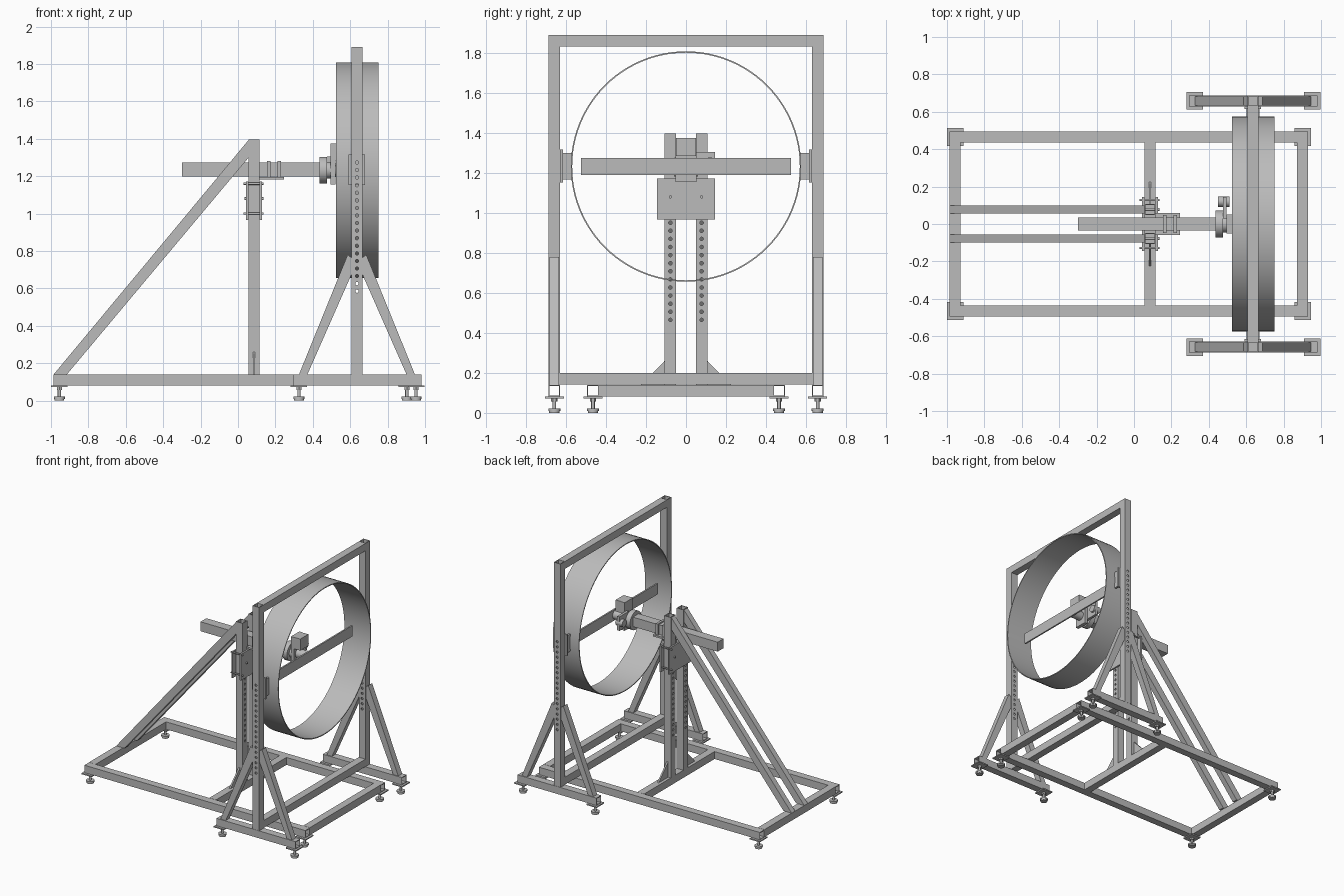
import bpy
import bmesh
import math
from mathutils import Matrix, Vector

if "Cube" in bpy.data.objects:
    bpy.data.objects.remove(bpy.data.objects["Cube"])

steel = bpy.data.materials.new("plain_steel_grey")
steel.use_nodes = True
GREY = (0.5, 0.5, 0.5, 1)
steel.diffuse_color = GREY
steel.node_tree.nodes["Principled BSDF"].inputs["Base Color"].default_value = GREY


def finish(name, bm, smooth=False):
    bmesh.ops.recalc_face_normals(bm, faces=bm.faces)
    mesh = bpy.data.meshes.new(name)
    bm.to_mesh(mesh)
    bm.free()
    mesh.materials.append(steel)
    ob = bpy.data.objects.new(name, mesh)
    bpy.context.collection.objects.link(ob)
    if smooth:
        bpy.ops.object.select_all(action="DESELECT")
        ob.select_set(True)
        bpy.context.view_layer.objects.active = ob
        bpy.ops.object.shade_smooth_by_angle(angle=math.radians(35))
    return ob


def box(name, x, y, z):
    bm = bmesh.new()
    size = Vector((x[1] - x[0], y[1] - y[0], z[1] - z[0]))
    mid = Vector((x[0] + x[1], y[0] + y[1], z[0] + z[1])) / 2
    bmesh.ops.create_cube(bm, size=1, matrix=Matrix.Translation(mid) @ Matrix.Diagonal(size).to_4x4())
    return finish(name, bm)


def place(axis, a, b, c):
    # a and b lie in the section plane, c runs along the axis
    return {"x": (c, a, b), "y": (a, c, b), "z": (a, b, c)}[axis]


def prism(name, points, axis, lo, hi):
    bm = bmesh.new()
    face = bm.faces.new([bm.verts.new(place(axis, a, b, lo)) for a, b in points])
    moved = bmesh.ops.extrude_face_region(bm, geom=[face], use_keep_orig=True)["geom"]
    bmesh.ops.translate(bm, vec=place(axis, 0, 0, hi - lo),
                        verts=[v for v in moved if isinstance(v, bmesh.types.BMVert)])
    return finish(name, bm)


def pipe(name, outer, inner, axis, lo, hi, smooth=False):
    # open-ended hollow section from matching outer and inner loops
    bm = bmesh.new()
    rings = [[bm.verts.new(place(axis, a, b, c)) for a, b in loop]
             for loop, c in ((outer, lo), (outer, hi), (inner, hi), (inner, lo))]
    n = len(outer)
    for k in range(4):
        p, q = rings[k], rings[(k + 1) % 4]
        for i in range(n):
            j = (i + 1) % n
            bm.faces.new((p[i], p[j], q[j], q[i]))
    return finish(name, bm, smooth)


def square(a, b, h):
    return [(a - h, b - h), (a + h, b - h), (a + h, b + h), (a - h, b + h)]


def circle(a, b, r, n=96):
    return [(a + r * math.cos(2 * math.pi * i / n), b + r * math.sin(2 * math.pi * i / n)) for i in range(n)]


def tube(name, a, b, axis, lo, hi, half=0.029, wall=0.005):
    return pipe(name, square(a, b, half), square(a, b, half - wall), axis, lo, hi)


TURN = {"x": Matrix.Rotation(math.pi / 2, 4, "Y"), "y": Matrix.Rotation(math.pi / 2, 4, "X"), "z": Matrix()}


def add_rod(bm, axis, center, r, length, n=24):
    bmesh.ops.create_cone(bm, cap_ends=True, segments=n, radius1=r, radius2=r, depth=length,
                          matrix=Matrix.Translation(center) @ TURN[axis])


def rods(name, axis, centers, r, length, n=24):
    bm = bmesh.new()
    for c in centers:
        add_rod(bm, axis, c, r, length, n)
    return finish(name, bm, True)


def drill(ob, axis, centers, r=0.009):
    cutter = rods("hole_cutter", axis, centers, r, 0.2, 12)
    cutter.hide_render = True
    mod = ob.modifiers.new("holes", "BOOLEAN")
    mod.operation = "DIFFERENCE"
    mod.solver = "EXACT"
    mod.object = cutter
    bpy.context.view_layer.objects.active = ob
    bpy.ops.object.modifier_apply(modifier=mod.name)
    bpy.data.objects.remove(cutter)


def foot(name, x, y):
    box(name + "_plate", (x - 0.044, x + 0.044), (y - 0.047, y + 0.047), (0.072, 0.081))
    bm = bmesh.new()
    for r, lo, hi, n in ((0.026, 0, 0.01, 24), (0.03, 0.01, 0.021, 24), (0.009, 0.021, 0.072, 12), (0.016, 0.058, 0.072, 6)):
        add_rod(bm, "z", (x, y, (lo + hi) / 2), r, hi - lo, n)
    finish(name, bm, True)


BASE = (0.081, 0.14)
MAST_X = 0.086
GANTRY_X = 0.636
AXIS_Z = 1.232

# base frame crossbars
for label, x in (("rear", -0.957), ("middle", MAST_X), ("front", 0.9)):
    box(label + "_crossbar", (x - 0.029, x + 0.029), (-0.436, 0.436), BASE)

for side, s in (("left", 1), ("right", -1)):
    # base rails and levelling feet
    tube(side + "_base_rail", s * 0.465, 0.11, "x", -0.986, 0.93)
    foot(side + "_rear_foot", -0.955, s * 0.465)
    foot(side + "_front_foot", 0.903, s * 0.465)

    # mast post, diagonal brace and gusset
    post = tube(side + "_mast_post", MAST_X, s * 0.078, "z", 0.14, 1.397)
    drill(post, "x", [(MAST_X, s * 0.078, 0.465 + 0.0405 * i) for i in range(16)])
    prism(side + "_mast_brace", [(-0.986, 0.14), (-0.915, 0.14), (0.057, 1.3), (0.057, 1.394)],
          "y", s * 0.078 - 0.022, s * 0.078 + 0.022)
    prism(side + "_mast_gusset", [(s * 0.107, 0.14), (s * 0.225, 0.14), (s * 0.107, 0.26)],
          "x", MAST_X - 0.006, MAST_X + 0.006)

    # gantry post with adjustment holes, foot bar and A-frame braces
    y = s * 0.658
    post = tube(side + "_gantry_post", GANTRY_X, y, "z", 0.14, 1.89)
    drill(post, "y", [(GANTRY_X, y, 0.585 + 0.0405 * i) for i in range(18)])
    tube(side + "_gantry_foot_bar", y, 0.11, "x", 0.295, 0.98)
    for end, e in (("rear", -1), ("front", 1)):
        pts = [(0.31, 0.14), (0.265, 0.14), (0.029, 0.675), (0.029, 0.765), (0.05, 0.78)]
        prism(f"{side}_{end}_gantry_brace", [(GANTRY_X + e * a, b) for a, b in pts],
              "y", y - 0.024, y + 0.024)
        foot(f"{side}_{end}_gantry_foot", GANTRY_X + 0.003 + e * 0.313, y)

    # ring mounting bracket
    ys = sorted((s * 0.614, s * 0.629))
    box(side + "_ring_bracket_plate", (0.592, 0.68), ys, (1.152, 1.316))
    for label, e in (("rear", -1), ("front", 1)):
        x = GANTRY_X + e * 0.026
        box(f"{side}_{label}_ring_bracket_web", (x - 0.008, x + 0.008), sorted((s * 0.57, s * 0.614)), (1.166, 1.3))

# gantry beams
for label, z in (("lower", 0.17), ("upper", 1.861)):
    box(label + "_gantry_beam", (GANTRY_X - 0.029, GANTRY_X + 0.029), (-0.629, 0.629), (z - 0.029, z + 0.029))

# large thin ring
pipe("ring", circle(0, AXIS_Z, 0.576), circle(0, AXIS_Z, 0.569), "x", 0.524, 0.752, True)

# sliding carriage clamped around the mast
for label, x in (("rear", 0.05), ("front", 0.122)):
    box(label + "_carriage_plate", (x - 0.006, x + 0.006), (-0.145, 0.145), (0.967, 1.172))
corners = [(MAST_X - 0.003, s * 0.128, z) for s in (-1, 1) for z in (1.0, 1.16)]
rods("carriage_bolts", "x", corners, 0.006, 0.105, 12)
rods("carriage_pins", "x", [(MAST_X, s * 0.078, 1.08) for s in (-1, 1)], 0.008, 0.1, 12)

# boom and its clamps
box("boom", (-0.3, 0.44), (-0.036, 0.036), (1.198, 1.272))
box("boom_shelf", (0.116, 0.245), (-0.06, 0.06), (1.182, 1.196))
for label, x in (("rear", 0.165), ("front", 0.22)):
    for s in (-1, 1):
        box(label + "_boom_clamp_side", (x - 0.009, x + 0.009), sorted((s * 0.036, s * 0.048)), (1.196, 1.28))
    box(label + "_boom_clamp_top", (x - 0.009, x + 0.009), (-0.048, 0.048), (1.272, 1.282))

# rotary head at the end of the boom
rods("head_flange", "x", [(0.455, 0, AXIS_Z)], 0.072, 0.04, 32)
rods("head_neck", "x", [(0.49, 0, AXIS_Z)], 0.045, 0.04, 32)
box("head_plate", (0.495, 0.522), (-0.052, 0.052), (1.155, 1.375))
box("head_motor_arm", (0.475, 0.495), (0.03, 0.145), (1.195, 1.305))
rods("head_motor", "x", [(0.48, 0.12, 1.25)], 0.028, 0.06, 24)
box("head_top_block", (0.522, 0.575), (-0.05, 0.05), (1.285, 1.375))
rods("head_shaft", "x", [(0.565, 0, AXIS_Z)], 0.035, 0.1, 32)

# rotating crossbar inside the ring
box("rotating_bar", (0.612, 0.624), (-0.525, 0.525), (1.19, 1.275))
